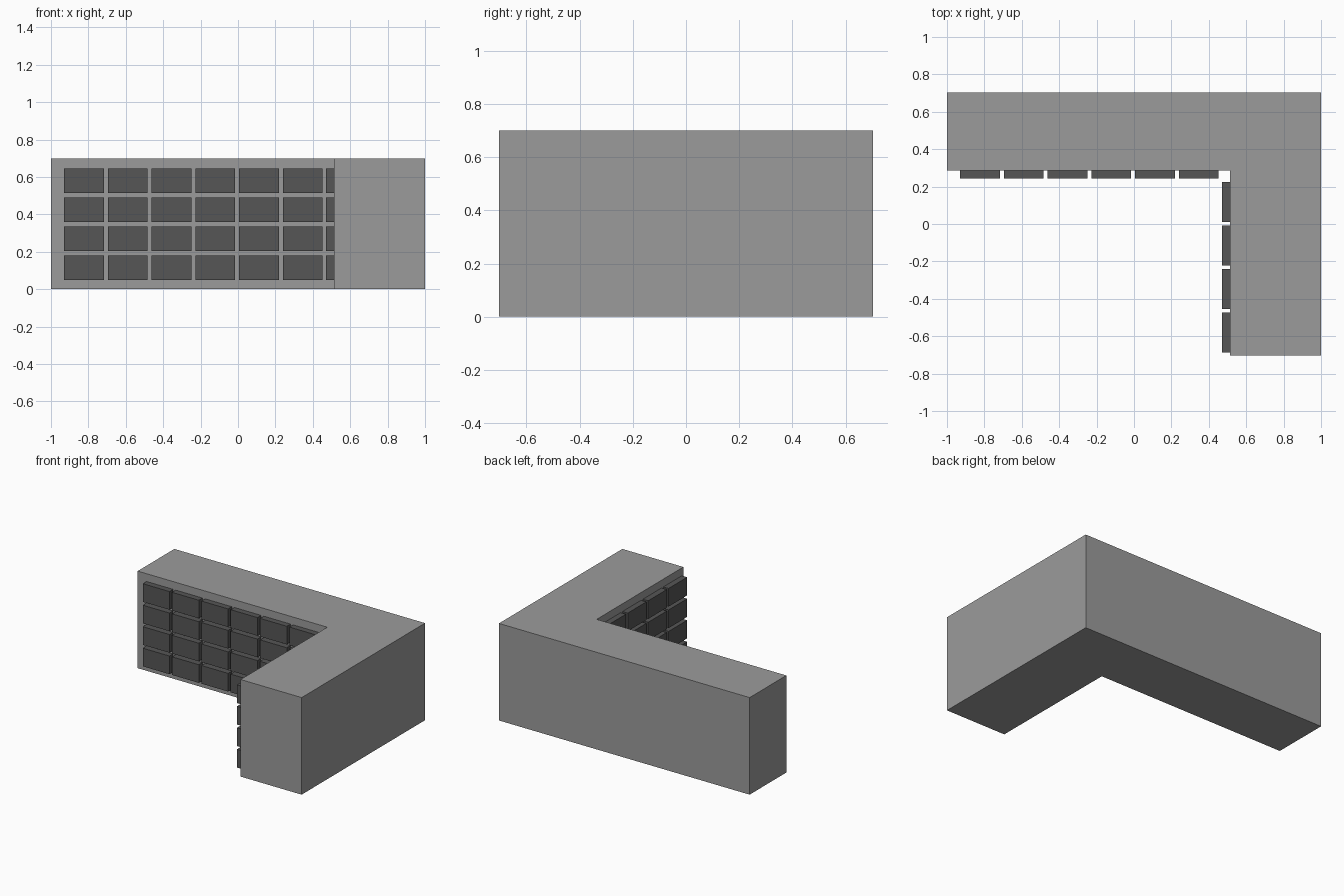
import bpy, bmesh
from mathutils import Vector

if "Cube" in bpy.data.objects:
    bpy.data.objects.remove(bpy.data.objects["Cube"])


def material(name, v):
    m = bpy.data.materials.new(name)
    m.diffuse_color = (v, v, v, 1)
    m.use_nodes = True
    m.node_tree.nodes["Principled BSDF"].inputs["Base Color"].default_value = m.diffuse_color
    return m


BODY = material("mid grey", 0.33)
PANEL = material("dark grey", 0.093)


def finish(name, bm, mat):
    bmesh.ops.recalc_face_normals(bm, faces=bm.faces)
    me = bpy.data.meshes.new(name)
    bm.to_mesh(me)
    bm.free()
    me.materials.append(mat)
    ob = bpy.data.objects.new(name, me)
    bpy.context.collection.objects.link(ob)
    return ob


def add_box(bm, lo, hi):
    lo, hi = Vector(lo), Vector(hi)
    verts = bmesh.ops.create_cube(bm, size=1)["verts"]
    for v in verts:
        v.co = (lo + hi) / 2 + v.co * (hi - lo)


HEIGHT = 0.70
WALL_Y, WING_X = 0.285, 0.513   # inner faces of the two wings
DEPTH = 0.042                   # how far panels stand out

# L-shaped body, extruded from its plan outline
bm = bmesh.new()
plan = [(-1, 0.703), (-1, WALL_Y), (WING_X, WALL_Y),
        (WING_X, -0.703), (1, -0.703), (1, 0.703)]
face = bm.faces.new([bm.verts.new((x, y, 0)) for x, y in plan])
top = bmesh.ops.extrude_face_region(bm, geom=[face])["geom"]
bmesh.ops.translate(bm, vec=(0, 0, HEIGHT),
                    verts=[g for g in top if isinstance(g, bmesh.types.BMVert)])
finish("building_body", bm, BODY)

# Window panels on both inner faces, four rows each
back, side = bmesh.new(), bmesh.new()
for row in range(4):
    z0 = 0.048 + row * 0.155
    z1 = z0 + 0.131
    for col in range(6):
        x = -0.93 + col * 0.234
        add_box(back, (x, WALL_Y - DEPTH, z0), (x + 0.213, WALL_Y, z1))
    for col in range(4):
        y = -0.686 + col * 0.2325
        add_box(side, (WING_X - DEPTH, y, z0), (WING_X, y + 0.212, z1))
finish("back_wing_windows", back, PANEL)
finish("side_wing_windows", side, PANEL)
